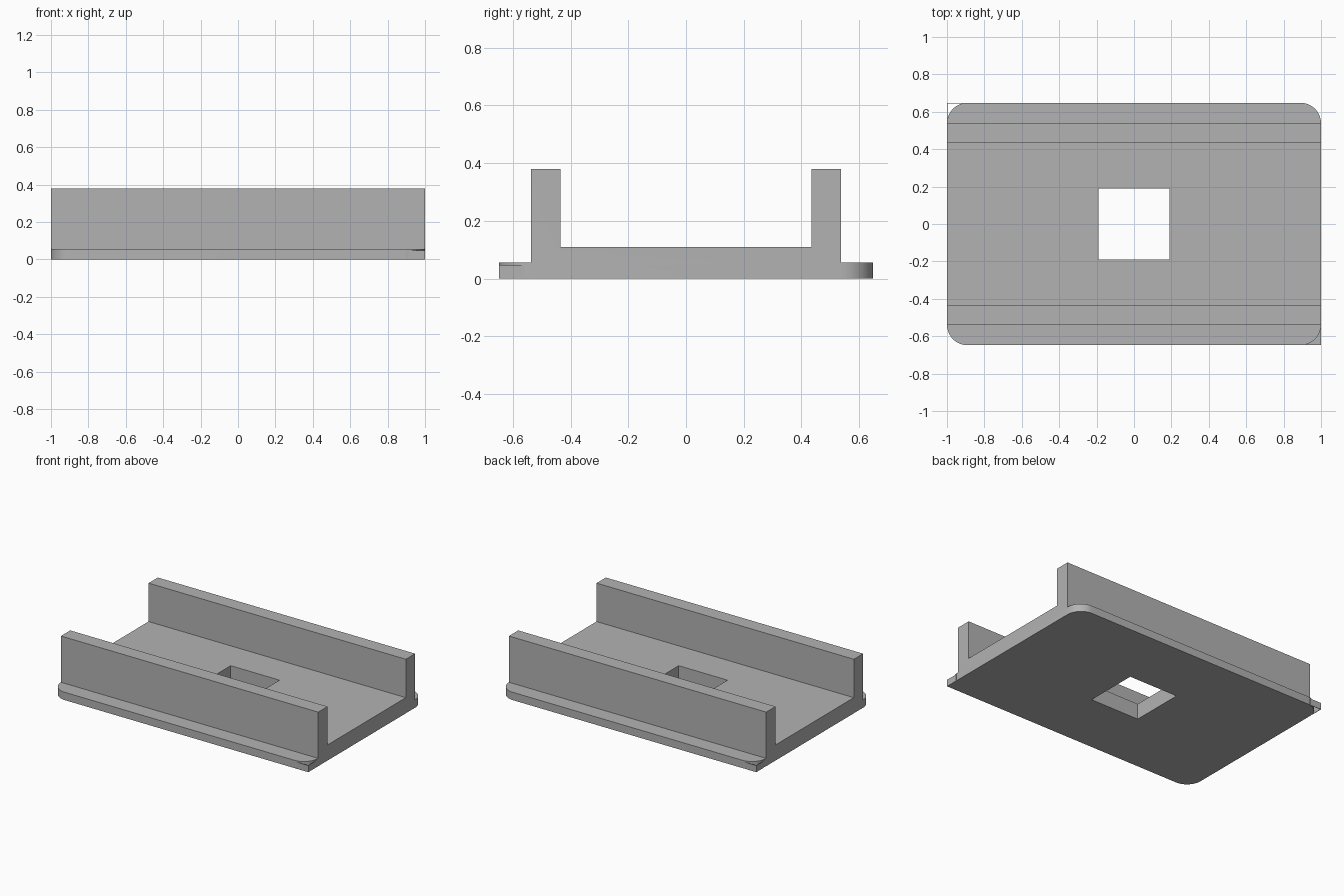
import bpy
import bmesh
import math
from mathutils import Vector

cube = bpy.data.objects.get("Cube")
if cube:
    bpy.data.objects.remove(cube)

HALF_X, HALF_Y, RADIUS = 1.0, 0.648, 0.11
FLANGE, FLOOR, TOP = 0.055, 0.11, 0.38
WALL_IN, WALL_OUT, HOLE = 0.435, 0.538, 0.19

grey = bpy.data.materials.new("plain grey")
grey.use_nodes = True
colour = (0.45, 0.45, 0.45, 1)
grey.diffuse_color = colour
grey.node_tree.nodes["Principled BSDF"].inputs["Base Color"].default_value = colour


def prism(name, outline, direction):
    """Extrude a closed outline of 3D points along a direction."""
    bm = bmesh.new()
    face = bm.faces.new([bm.verts.new(p) for p in outline])
    result = bmesh.ops.extrude_face_region(bm, geom=[face])
    moved = [g for g in result["geom"] if isinstance(g, bmesh.types.BMVert)]
    bmesh.ops.translate(bm, verts=moved, vec=Vector(direction))
    bmesh.ops.recalc_face_normals(bm, faces=bm.faces)
    mesh = bpy.data.meshes.new(name)
    bm.to_mesh(mesh)
    bm.free()
    mesh.materials.append(grey)
    obj = bpy.data.objects.new(name, mesh)
    bpy.context.collection.objects.link(obj)
    return obj


def combine(target, other, operation):
    """Apply a boolean and discard the second object."""
    mod = target.modifiers.new(operation.lower(), 'BOOLEAN')
    mod.operation, mod.object, mod.solver = operation, other, 'EXACT'
    bpy.context.view_layer.objects.active = target
    bpy.ops.object.modifier_apply(modifier=mod.name)
    bpy.data.objects.remove(other)


def arc(sx, sy, start, steps=12):
    """Points of one rounded plate corner."""
    cx, cy = sx * (HALF_X - RADIUS), sy * (HALF_Y - RADIUS)
    angles = [start + math.pi / 2 * i / steps for i in range(steps + 1)]
    return [(cx + RADIUS * math.cos(a), cy + RADIUS * math.sin(a), 0) for a in angles]


# Rounded base plate
corners = [(1, 1), (-1, 1), (-1, -1), (1, -1)]
outline = [p for i, (sx, sy) in enumerate(corners) for p in arc(sx, sy, i * math.pi / 2)]
base = prism("channel_base", outline, (0, 0, FLANGE))

# Channel floor with two side walls
half = [(WALL_OUT, FLANGE / 2), (WALL_OUT, TOP), (WALL_IN, TOP), (WALL_IN, FLOOR)]
section = half + [(-y, z) for y, z in reversed(half)]
channel = prism("channel", [(-HALF_X, y, z) for y, z in section], (2 * HALF_X, 0, 0))
combine(base, channel, 'UNION')

# Square opening through the floor
square = [(sx * HOLE, sy * HOLE, -0.1) for sx, sy in corners]
combine(base, prism("opening_cutter", square, (0, 0, 0.5)), 'DIFFERENCE')

bpy.ops.object.select_all(action='DESELECT')
base.select_set(True)
bpy.context.view_layer.objects.active = base
bpy.ops.object.shade_smooth_by_angle(angle=math.radians(30))

# Thin square skirts around two opposite rounded corners
THIN = 0.003
for name, s in (("front_corner_skirt", 1), ("back_corner_skirt", -1)):
    x, y = s * HALF_X, -s * HALF_Y
    reach, t = s * RADIUS * 0.8, s * THIN
    ell = [(x, y, 0), (x, y - -reach, 0), (x - t, y + reach, 0),
           (x - t, y + t, 0), (x - reach, y + t, 0), (x - reach, y, 0)]
    prism(name, ell, (0, 0, FLANGE - 0.008))

# Small flat sheet closing the front skirt from below
sheet = arc(1, -1, 1.5 * math.pi) + [(HALF_X, -HALF_Y, 0)]
prism("front_corner_sheet", sheet, (0, 0, THIN))
